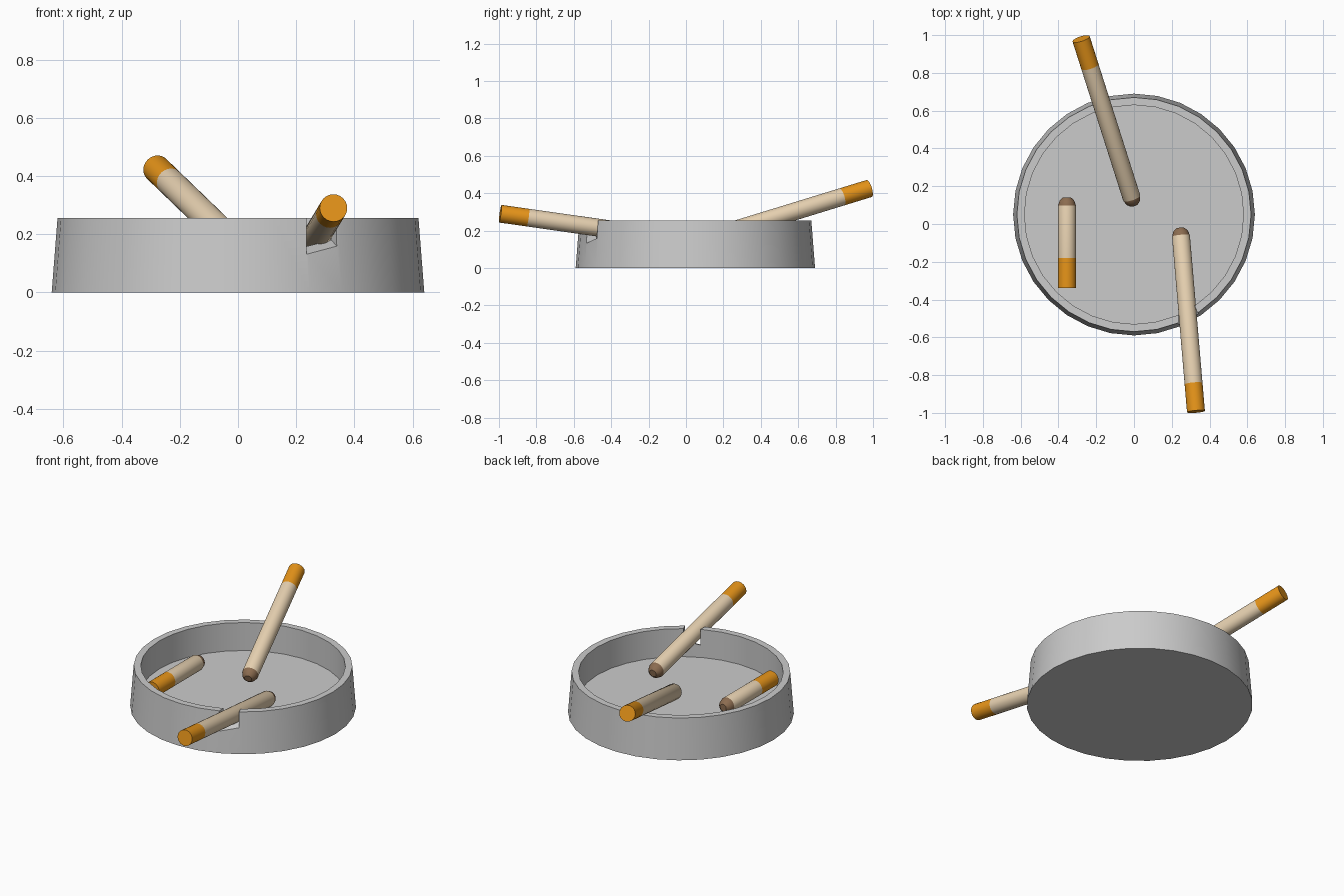
import bpy, bmesh, math
from mathutils import Vector

if "Cube" in bpy.data.objects:
    bpy.data.objects.remove(bpy.data.objects["Cube"])


def material(name, rgb):
    m = bpy.data.materials.new(name)
    m.diffuse_color = (*rgb, 1)
    m.use_nodes = True
    m.node_tree.nodes["Principled BSDF"].inputs["Base Color"].default_value = m.diffuse_color
    return m


def finish(name, bm, mats=()):
    bmesh.ops.recalc_face_normals(bm, faces=bm.faces[:])
    me = bpy.data.meshes.new(name)
    bm.to_mesh(me)
    bm.free()
    ob = bpy.data.objects.new(name, me)
    bpy.context.collection.objects.link(ob)
    for m in mats:
        me.materials.append(m)
    return ob


def lathe(name, profile, sides, mats=(), bands=None):
    """Revolve (radius, z) points round z, capping the ends."""
    bm = bmesh.new()
    rings = [[bm.verts.new((r * math.cos(i * math.tau / sides),
                            r * math.sin(i * math.tau / sides), z))
              for i in range(sides)] for r, z in profile]
    for k in range(len(rings) - 1):
        for i in range(sides):
            j = (i + 1) % sides
            f = bm.faces.new((rings[k][i], rings[k][j], rings[k + 1][j], rings[k + 1][i]))
            f.material_index = bands[k] if bands else 0
    for ring, k in ((rings[0], 0), (rings[-1], -1)):
        bm.faces.new(ring).material_index = bands[k] if bands else 0
    return finish(name, bm, mats)


def smooth(ob):
    bpy.ops.object.select_all(action='DESELECT')
    ob.select_set(True)
    bpy.context.view_layer.objects.active = ob
    bpy.ops.object.shade_smooth_by_angle(angle=math.radians(30))


# Round dish with a slightly tapered wall
dish = lathe("dish", [(0.64, 0), (0.62, 0.255), (0.58, 0.255), (0.58, 0.08)], 32)
dish.location.y = 0.05

# Rest notch: a cutter that narrows and rises towards the bowl
bm = bmesh.new()
ends = []
for y, x0, x1, z in ((-0.62, 0.236, 0.40, 0.09), (-0.36, 0.236, 0.29, 0.215)):
    ends.append([bm.verts.new(p) for p in
                 ((x0, y, z), (x1, y, z), (x1, y, 0.4), (x0, y, 0.4))])
for i in range(4):
    j = (i + 1) % 4
    bm.faces.new((ends[0][i], ends[0][j], ends[1][j], ends[1][i]))
bm.faces.new(ends[0])
bm.faces.new(ends[1])
cutter = finish("notch_cutter", bm)
cutter.hide_render = True
cutter.hide_viewport = False
cutter.display_type = 'WIRE'
cut = dish.modifiers.new("notch", 'BOOLEAN')
cut.object = cutter
cut.solver = 'EXACT'
bpy.context.view_layer.objects.active = dish
bpy.ops.object.modifier_apply(modifier="notch")
bpy.data.objects.remove(cutter)
smooth(dish)

# Cigarettes: burnt tip, paper, filter
ash = material("ash", (0.26, 0.15, 0.08))
paper = material("paper", (0.80, 0.64, 0.44))
cork = material("filter", (0.80, 0.30, 0.01))
R = 0.0475


def cigarette(name, tip, end, filter_len):
    tip, end = Vector(tip), Vector(end)
    length = (end - tip).length
    ob = lathe(name, [(R * 0.45, 0), (R * 0.8, 0.015), (R, 0.042),
                      (R, length - filter_len), (R, length)],
               24, (ash, paper, cork), (0, 0, 1, 2))
    ob.location = tip
    ob.rotation_mode = 'QUATERNION'
    ob.rotation_quaternion = (end - tip).to_track_quat('Z', 'Y')
    smooth(ob)


cigarette("back_cigarette", (0.0, 0.10, 0.155), (-0.28, 0.98, 0.425), 0.16)
cigarette("front_cigarette", (0.245, -0.022, 0.152), (0.328, -0.993, 0.29), 0.15)
cigarette("stub", (-0.355, 0.14, 0.16), (-0.355, -0.34, 0.16), 0.16)
